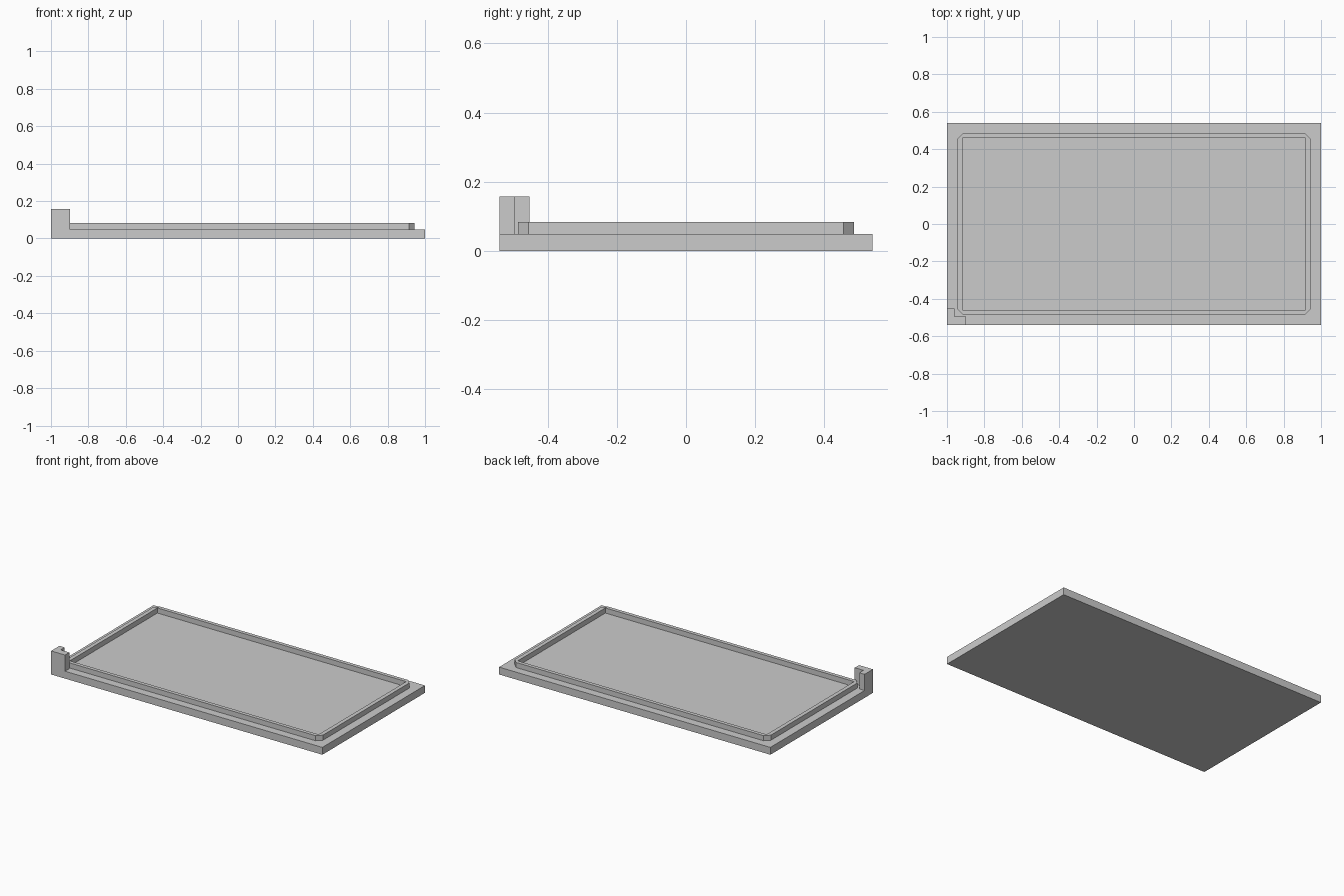
import bpy
import bmesh

cube = bpy.data.objects.get("Cube")
if cube:
    bpy.data.objects.remove(cube, do_unlink=True)

grey = bpy.data.materials.new("plain grey")
grey.use_nodes = True
GREY = (0.6, 0.6, 0.6, 1)
grey.diffuse_color = GREY
grey.node_tree.nodes["Principled BSDF"].inputs["Base Color"].default_value = GREY

BASE_TOP, RIM_TOP, POST_TOP = 0.049, 0.083, 0.157
HALF_X, HALF_Y = 1.0, 0.54


def rectangle(hx, hy):
    return [(-hx, -hy), (hx, -hy), (hx, hy), (-hx, hy)]


def chamfered(hx, hy, c):
    return [(-hx + c, -hy), (hx - c, -hy), (hx, -hy + c), (hx, hy - c),
            (hx - c, hy), (-hx + c, hy), (-hx, hy - c), (-hx, -hy + c)]


def prism(name, outline, z0, z1):
    """Extrude a counter-clockwise outline from z0 to z1."""
    bm = bmesh.new()
    face = bm.faces.new([bm.verts.new((x, y, z0)) for x, y in outline])
    top = bmesh.ops.extrude_face_region(bm, geom=[face], use_keep_orig=True)
    verts = [g for g in top["geom"] if isinstance(g, bmesh.types.BMVert)]
    bmesh.ops.translate(bm, verts=verts, vec=(0, 0, z1 - z0))
    bmesh.ops.recalc_face_normals(bm, faces=bm.faces)
    mesh = bpy.data.meshes.new(name)
    bm.to_mesh(mesh)
    bm.free()
    mesh.materials.append(grey)
    obj = bpy.data.objects.new(name, mesh)
    bpy.context.collection.objects.link(obj)
    return obj


# Flat base plate
prism("base_plate", rectangle(HALF_X, HALF_Y), 0, BASE_TOP)

# Raised rim: chamfered outside, square inside
rim = prism("raised_rim", chamfered(0.944, 0.486, 0.031), BASE_TOP, RIM_TOP)
cutter = prism("rim_cutter", rectangle(0.917, 0.461), BASE_TOP - 0.02, RIM_TOP + 0.02)
cutter.hide_render = True
cutter.hide_viewport = True
cutter.display_type = 'WIRE'
cut = rim.modifiers.new("opening", 'BOOLEAN')
cut.operation = 'DIFFERENCE'
cut.solver = 'EXACT'
cut.object = cutter

# L-shaped post at the front right corner
prism("corner_post",
      [(-HALF_X, -HALF_Y), (-0.897, -HALF_Y), (-0.897, -0.495),
       (-0.961, -0.495), (-0.961, -0.452), (-HALF_X, -0.452)],
      BASE_TOP, POST_TOP)
